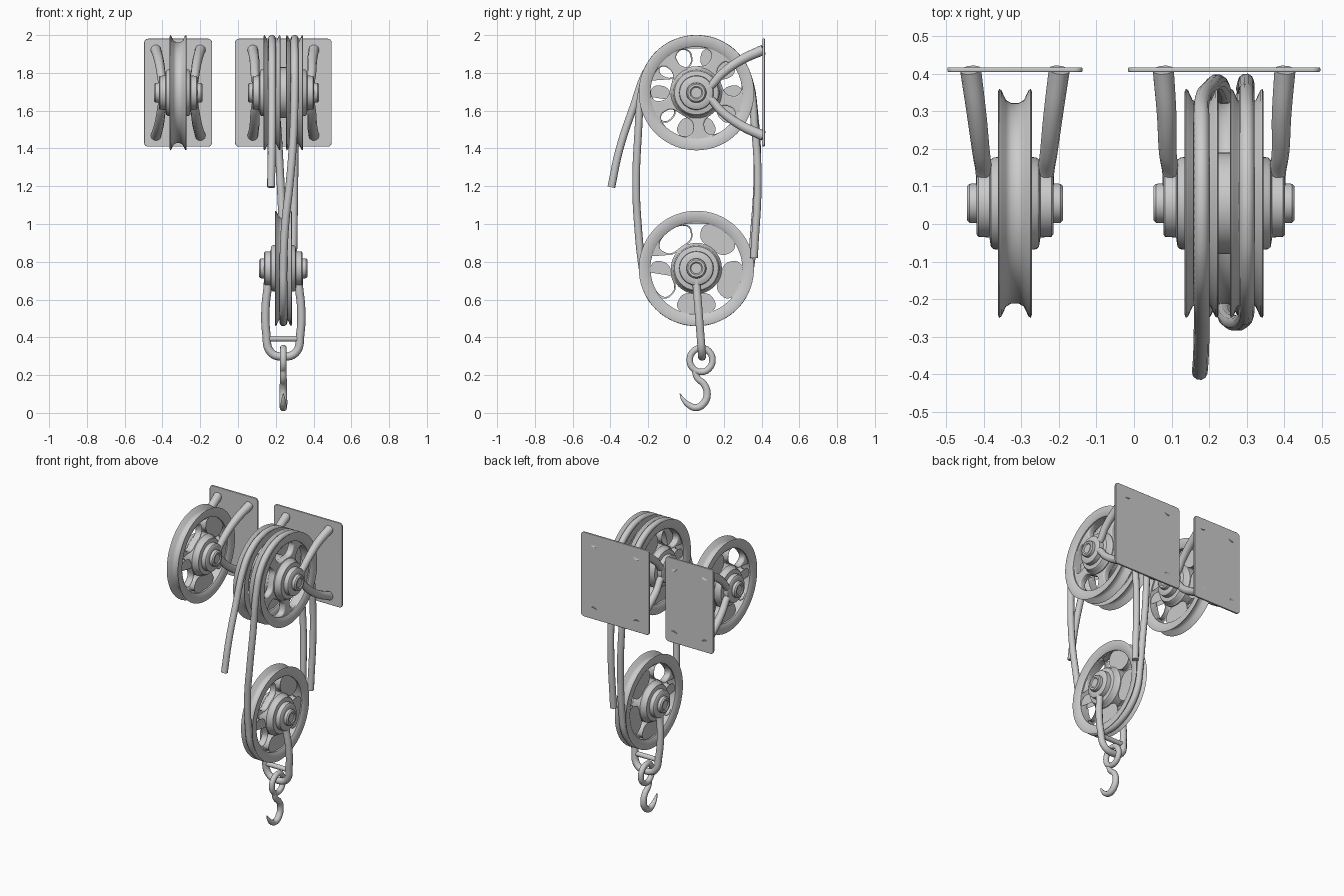
import bpy
from math import sin, cos, pi, radians, copysign

if "Cube" in bpy.data.objects:
    bpy.data.objects.remove(bpy.data.objects["Cube"])

CY, TOP_Z, LOW_Z = 0.055, 1.695, 0.765     # axle positions
LX, RX = -0.317, 0.24                      # single and double pulley centres


def to_mesh(ob, angle=40):
    bpy.ops.object.select_all(action='DESELECT')
    ob.select_set(True)
    bpy.context.view_layer.objects.active = ob
    if ob.type != 'MESH':
        bpy.ops.object.convert(target='MESH')
    bpy.ops.object.shade_smooth_by_angle(angle=radians(angle))
    return bpy.context.object


def lathe(name, profile, centre, closed=False, n=72):
    """Revolve (x, radius) points about the x axis."""
    m = len(profile)
    verts = [(x, r * cos(2 * pi * i / n), r * sin(2 * pi * i / n))
             for i in range(n) for x, r in profile]
    faces = []
    for i in range(n):
        a, b = i * m, (i + 1) % n * m
        for j in range(m if closed else m - 1):
            k = (j + 1) % m
            faces.append((a + j, b + j, b + k, a + k))
    if not closed:
        faces.append([i * m for i in range(n)][::-1])
        faces.append([i * m + m - 1 for i in range(n)])
    me = bpy.data.meshes.new(name)
    me.from_pydata(verts, [], faces)
    ob = bpy.data.objects.new(name, me)
    bpy.context.collection.objects.link(ob)
    ob.location = centre
    bpy.ops.object.select_all(action='DESELECT')
    bpy.context.view_layer.objects.active = ob
    ob.select_set(True)
    bpy.ops.object.mode_set(mode='EDIT')
    bpy.ops.mesh.select_all(action='SELECT')
    bpy.ops.mesh.normals_make_consistent(inside=False)
    bpy.ops.object.mode_set(mode='OBJECT')
    return to_mesh(ob)


def flat(name, loops, half, bevel, loc, rot):
    """Filled outline, with holes, extruded to a plate."""
    cu = bpy.data.curves.new(name, 'CURVE')
    cu.dimensions, cu.fill_mode = '2D', 'BOTH'
    cu.extrude, cu.bevel_depth, cu.offset = half - bevel, bevel, -bevel
    cu.bevel_resolution = 2
    for loop in loops:
        sp = cu.splines.new('POLY')
        sp.points.add(len(loop) - 1)
        for p, (x, y) in zip(sp.points, loop):
            p.co = (x, y, 0, 1)
        sp.use_cyclic_u = True
    ob = bpy.data.objects.new(name, cu)
    bpy.context.collection.objects.link(ob)
    ob.location, ob.rotation_euler = loc, rot
    return to_mesh(ob)


def tube(name, pts, radius, cyclic=False, taper=None, res=6, sides=3):
    """Round bar along a smooth path."""
    cu = bpy.data.curves.new(name, 'CURVE')
    cu.dimensions, cu.bevel_depth = '3D', radius
    cu.bevel_resolution, cu.resolution_u, cu.use_fill_caps = sides, res, True
    sp = cu.splines.new('BEZIER')
    sp.bezier_points.add(len(pts) - 1)
    for i, (b, p) in enumerate(zip(sp.bezier_points, pts)):
        b.co = p
        b.handle_left_type = b.handle_right_type = 'AUTO'
        b.radius = taper[i] if taper else 1
    sp.use_cyclic_u = cyclic
    ob = bpy.data.objects.new(name, cu)
    bpy.context.collection.objects.link(ob)
    return to_mesh(ob, 50)


def arc(x, z, r, a0, a1, n):
    return [(x, CY + r * cos(radians(a0 + (a1 - a0) * i / n)),
             z + r * sin(radians(a0 + (a1 - a0) * i / n))) for i in range(n + 1)]


def wheel(name, x, z, turn):
    # grooved rim
    half = [(0.030, 0.243), (0.037, 0.254), (0.045, 0.297), (0.042, 0.305),
            (0.036, 0.301), (0.024, 0.275), (0.010, 0.267)]
    lathe(name + "_rim", half + [(-a, r) for a, r in half[::-1]],
          (x, CY, z), closed=True)
    # five-spoke web with rounded openings
    loops = [[(0.255 * cos(2 * pi * i / 72), 0.255 * sin(2 * pi * i / 72))
              for i in range(72)]]
    for k in range(5):
        mid, hole = radians(turn + 36 + 72 * k), []
        for i in range(32):
            t = 2 * pi * i / 32
            c, s = [copysign(abs(v) ** 0.7, v) for v in (cos(t), sin(t))]
            r, a = 0.192 + 0.052 * s, mid + radians(27) * c
            hole.append((r * cos(a), r * sin(a)))
        loops.append(hole)
    flat(name + "_spokes", loops, 0.022, 0.008, (x, CY, z), (pi / 2, 0, pi / 2))


def hub(name, x, z, w):
    # stepped boss, collar and axle end, mirrored about the middle
    half = [(w + 0.128, 0.034), (w + 0.128, 0.045), (w + 0.121, 0.052),
            (w + 0.102, 0.053), (w + 0.102, 0.083), (w + 0.097, 0.089),
            (w + 0.068, 0.091), (w + 0.064, 0.116), (w + 0.057, 0.122),
            (w + 0.040, 0.124), (w + 0.028, 0.135)]
    prof = [(w + 0.122, 0.028)] + half
    lathe(name, prof + [(-a, r) for a, r in prof[::-1]], (x, CY, z), n=48)


def wall_bracket(name, x, w, half_w, reach, near):
    # wall plate with rounded corners
    r, h, outline = 0.022, 0.286, []
    for q, (sx, sz) in enumerate([(1, 1), (-1, 1), (-1, -1), (1, -1)]):
        for i in range(7):
            a = pi / 2 * (q + i / 6)
            outline.append((sx * (half_w - r) + r * cos(a), sz * (h - r) + r * sin(a)))
    flat(name + "_plate", [outline], 0.006, 0.003, (x, 0.411, TOP_Z), (pi / 2, 0, 0))
    # four curved arms
    for sx in (-1, 1):
        for sz in (-1, 1):
            path = [(near, 0.075, 0.0), (near, 0.13, 0.035), (near + 0.008, 0.19, 0.1),
                    (near * 0.45 + reach * 0.55, 0.29, 0.172), (reach, 0.41, 0.228)]
            tube(name + "_arm", [(x + sx * a, y, TOP_Z + sz * b) for a, y, b in path],
                 0.026, taper=[0.85, 0.85, 0.9, 1, 1.08])


# upper single pulley
wheel("single_wheel", LX, TOP_Z, 90)
hub("single_hub", LX, TOP_Z, 0)
wall_bracket("single_bracket", LX, 0, 0.18, 0.118, 0.082)

# upper double pulley
wheel("double_wheel_left", RX - 0.06, TOP_Z, 90)
wheel("double_wheel_right", RX + 0.06, TOP_Z, 130)
hub("double_hub", RX, TOP_Z, 0.06)
wall_bracket("double_bracket", RX, 0.06, 0.256, 0.162, 0.142)

# lower travelling pulley
wheel("lower_wheel", RX, LOW_Z, 90)
hub("lower_hub", RX, LOW_Z, 0)

# U-shaped shackle and its cross pin
side = [(0.082, 0.055, 0.765), (0.082, 0.056, 0.68), (0.094, 0.065, 0.56),
        (0.090, 0.076, 0.42), (0.066, 0.084, 0.32)]
tube("shackle", [(RX - a, y, z) for a, y, z in side] + [(RX, 0.085, 0.298)]
     + [(RX + a, y, z) for a, y, z in side[::-1]], 0.022)
tube("shackle_pin", [(RX - 0.085, 0.078, 0.393), (RX + 0.085, 0.078, 0.393)], 0.016)

# hook eye and hook
tube("hook_eye", [(RX, 0.08 + 0.06 * cos(i * pi / 4), 0.28 + 0.063 * sin(i * pi / 4))
                  for i in range(8)], 0.018, cyclic=True)
hook = [(0.045, 0.225), (0.06, 0.185), (0.095, 0.152), (0.112, 0.105), (0.097, 0.055),
        (0.055, 0.028), (0.01, 0.045), (-0.018, 0.075), (-0.032, 0.102)]
tube("hook", [(RX, y, z) for y, z in hook], 0.02,
     taper=[0.8, 0.9, 0.95, 1, 1.05, 1, 0.8, 0.5, 0.12])

# rope: free end, over the left wheel, under the lower one, over the right wheel
rope = [(0.175, -0.395, 1.195), (0.178, -0.355, 1.385), (0.18, -0.285, 1.60)]
rope += arc(RX - 0.06, TOP_Z, 0.285, 150, 20, 6)
rope += [(0.205, 0.365, 1.55), (0.222, 0.378, 1.28), (0.236, 0.362, 0.98)]
rope += arc(RX, LOW_Z, 0.285, 0, -180, 8)
rope += [(0.25, -0.255, 1.0), (0.272, -0.264, 1.2), (0.292, -0.255, 1.45)]
rope += arc(RX + 0.06, TOP_Z, 0.285, 172, 15, 7)
rope += [(0.30, 0.365, 1.5), (0.298, 0.38, 1.25), (0.292, 0.36, 0.82)]
tube("rope", rope, 0.021, res=5)
